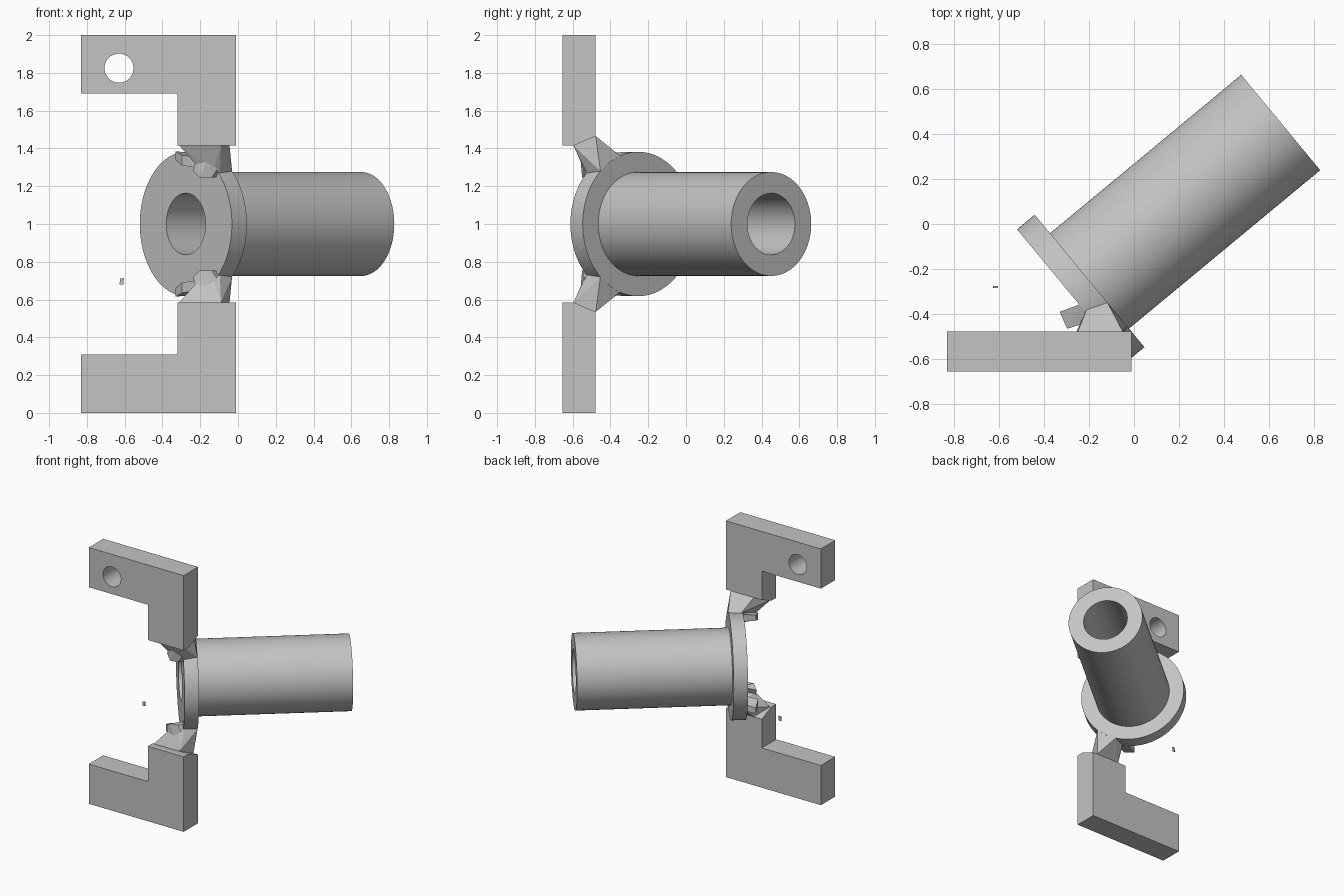
import bpy, bmesh, math
from mathutils import Vector, Matrix

cube = bpy.data.objects.get("Cube")
if cube:
    bpy.data.objects.remove(cube, do_unlink=True)

metal = bpy.data.materials.new("plain_grey")
metal.use_nodes = True
GREY = (0.55, 0.55, 0.55, 1)
metal.diffuse_color = GREY
metal.node_tree.nodes["Principled BSDF"].inputs["Base Color"].default_value = GREY

# Tube frame: origin on the flange face, axis runs back and to the left
ANGLE = math.radians(39.65)
AXIS = Vector((math.cos(ANGLE), math.sin(ANGLE), 0))
SIDE = Vector((math.sin(ANGLE), -math.cos(ANGLE), 0))
FACE = Vector((-0.276, -0.318, 1))
RIM, WALL, BORE = 0.382, 0.275, 0.163
THICK, LENGTH = 0.102, 1.205


def on_tube(u, v, z):
    p = FACE + AXIS * u + SIDE * v
    return (p.x, p.y, z)


def rim(u, v):
    return on_tube(u, v, 1 + math.sqrt(RIM ** 2 - v ** 2))


def make(name, bm, smooth=False):
    bmesh.ops.recalc_face_normals(bm, faces=bm.faces[:])
    mesh = bpy.data.meshes.new(name)
    bm.to_mesh(mesh)
    bm.free()
    mesh.materials.append(metal)
    obj = bpy.data.objects.new(name, mesh)
    bpy.context.collection.objects.link(obj)
    if smooth:
        bpy.ops.object.select_all(action="DESELECT")
        obj.select_set(True)
        bpy.context.view_layer.objects.active = obj
        bpy.ops.object.shade_smooth_by_angle(angle=math.radians(30))
    return obj


def flip(bm, lower):
    # Mirror a piece to the lower half about z = 1
    if lower:
        for v in bm.verts:
            v.co.z = 2 - v.co.z


def hull(name, points, lower=False):
    bm = bmesh.new()
    for p in points:
        bm.verts.new(p)
    res = bmesh.ops.convex_hull(bm, input=bm.verts[:])
    spare = [g for g in res["geom_interior"] if isinstance(g, bmesh.types.BMVert)]
    bmesh.ops.delete(bm, geom=spare, context="VERTS")
    flip(bm, lower)
    return make(name, bm)


# Flanged tube: closed ring profile spun about the axis
def flanged_tube():
    profile = [(0, BORE), (0, RIM), (THICK, RIM), (THICK, WALL), (LENGTH, WALL), (LENGTH, BORE)]
    bm = bmesh.new()
    steps = 96
    rings = []
    for i in range(steps):
        a = math.tau * i / steps
        rings.append([bm.verts.new(on_tube(u, r * math.cos(a), 1 + r * math.sin(a)))
                      for u, r in profile])
    n = len(profile)
    for i, ring in enumerate(rings):
        nxt = rings[(i + 1) % steps]
        for j in range(n):
            k = (j + 1) % n
            bm.faces.new((ring[j], ring[k], nxt[k], nxt[j]))
    make("flanged_tube", bm, True)


# Bracket: extruded L plate with a bevelled inner end and a screw hole
FRONT, BACK, BEVEL = -0.655, -0.478, -0.595


def bracket(name, lower):
    outline = [(-0.83, 2), (-0.01, 2), (-0.01, 1.415), (-0.32, 1.415), (-0.32, 1.69), (-0.83, 1.69)]
    bm = bmesh.new()
    face = bm.faces.new([bm.verts.new((x, FRONT, z)) for x, z in outline])
    res = bmesh.ops.extrude_face_region(bm, geom=[face])
    new = [g for g in res["geom"] if isinstance(g, bmesh.types.BMVert)]
    bmesh.ops.translate(bm, verts=new, vec=(0, BACK - FRONT, 0))
    res = bmesh.ops.bisect_plane(bm, geom=bm.verts[:] + bm.edges[:] + bm.faces[:],
                                 plane_co=(0, BEVEL, 1.415), plane_no=(0, 0.05, -0.117),
                                 clear_outer=True)
    cut = [g for g in res["geom_cut"] if isinstance(g, bmesh.types.BMEdge)]
    bmesh.ops.holes_fill(bm, edges=[e for e in bm.edges if e.is_boundary], sides=0)
    flip(bm, lower)
    obj = make(name, bm)

    # Screw hole cutter
    bm = bmesh.new()
    bmesh.ops.create_cone(bm, cap_ends=True, segments=48, radius1=0.077, radius2=0.077, depth=0.5,
                          matrix=Matrix.Translation((-0.63, -0.57, 1.825))
                          @ Matrix.Rotation(math.pi / 2, 4, "X"))
    flip(bm, lower)
    cutter = make(name + "_hole_cutter", bm)
    cutter.hide_render = True
    cutter.hide_viewport = True
    mod = obj.modifiers.new("screw_hole", "BOOLEAN")
    mod.object = cutter
    mod.solver = "EXACT"
    bpy.context.view_layer.update()
    done = bpy.data.meshes.new_from_object(obj.evaluated_get(bpy.context.evaluated_depsgraph_get()))
    obj.modifiers.clear()
    obj.data = done
    bpy.data.objects.remove(cutter, do_unlink=True)
    bpy.ops.object.select_all(action="DESELECT")
    obj.select_set(True)
    bpy.context.view_layer.objects.active = obj
    bpy.ops.object.shade_smooth_by_angle(angle=math.radians(30))


# Faceted joint between bracket and flange, with two short fingers over the face
def joint(prefix, lower):
    hull(prefix + "_neck", [
        (-0.31, BEVEL, 1.415), (-0.09, BEVEL, 1.415),
        (-0.25, BACK, 1.465), (-0.05, BACK, 1.465),
        rim(THICK, 0.125), rim(THICK, 0.26), rim(0.01, 0.09), rim(0.01, 0.27),
        (-0.21, -0.54, 1.3), (-0.13, -0.54, 1.29)], lower)
    hull(prefix + "_lower_finger", [
        (-0.24, -0.53, 1.28), (-0.20, -0.55, 1.245), (-0.14, -0.54, 1.245), (-0.11, -0.54, 1.29),
        (-0.16, -0.56, 1.36), (-0.22, -0.55, 1.35),
        on_tube(0.01, 0.19, 1.25), on_tube(0.01, 0.25, 1.25)], lower)
    hull(prefix + "_upper_finger", [
        on_tube(-0.088, 0.021, 1.385), on_tube(-0.088, 0.021, 1.34),
        on_tube(-0.11, 0.10, 1.365), on_tube(-0.11, 0.10, 1.31),
        on_tube(0.01, 0.055, 1.375), on_tube(0.01, 0.055, 1.32),
        on_tube(0.01, 0.15, 1.345), on_tube(0.01, 0.15, 1.29)], lower)


flanged_tube()
for prefix, lower in (("upper", False), ("lower", True)):
    bracket(prefix + "_bracket", lower)
    joint(prefix + "_joint", lower)

# Small loose chip in front of the flange
hull("loose_chip", [(x + s, -0.28 + d, z) for x, z, s in
                    ((-0.627, 0.68, 0), (-0.607, 0.68, 0), (-0.627, 0.71, 0.003), (-0.607, 0.715, 0.003))
                    for d in (-0.004, 0.004)])
